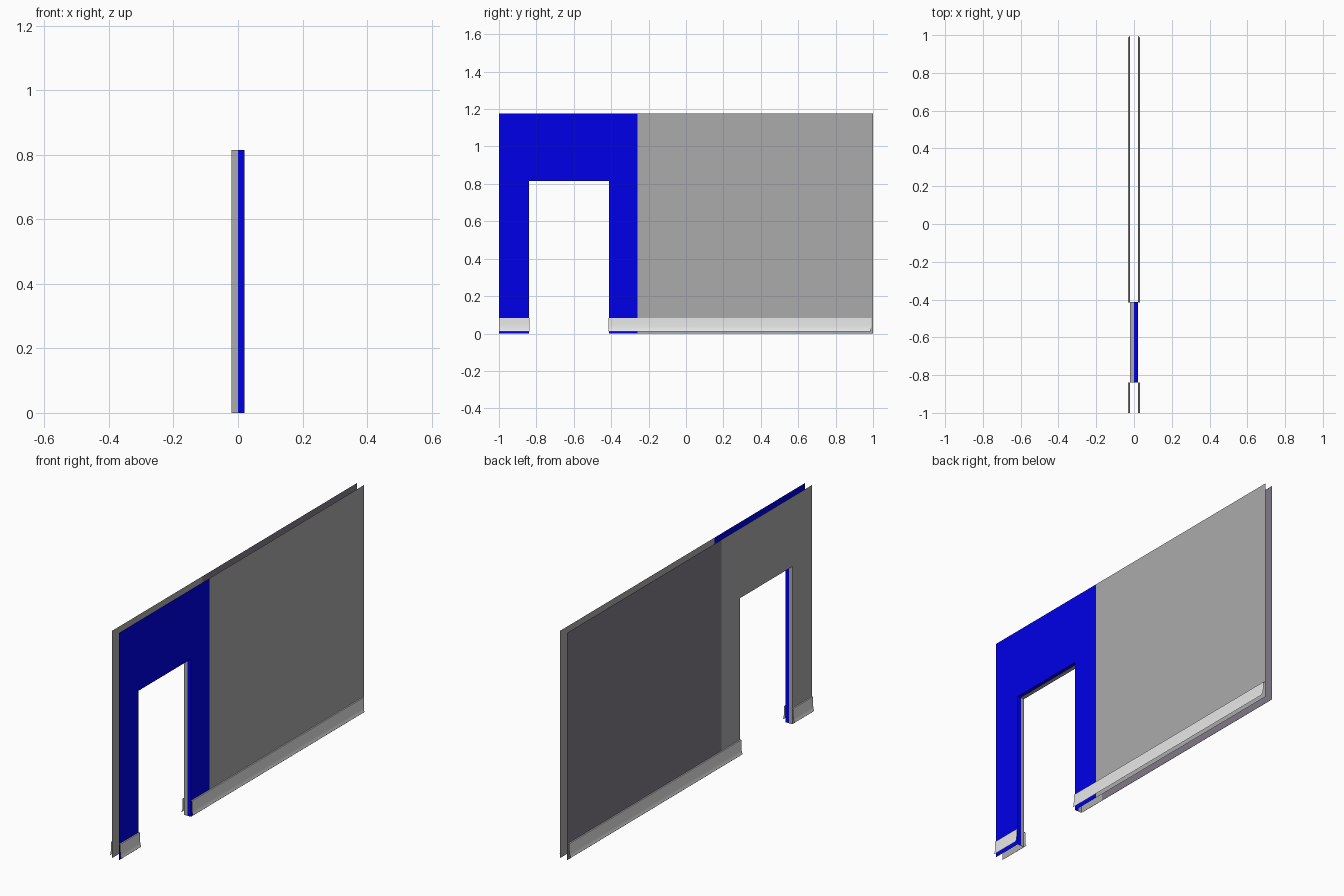
import bpy, math

if "Cube" in bpy.data.objects:
    bpy.data.objects.remove(bpy.data.objects["Cube"])

T = 0.02                      # half thickness of the wall
TOP = 1.175
Y0, Y1, SEAM = -1.0, 1.0, -0.26
D0, D1, DH = -0.84, -0.413, 0.815   # doorway sides and head


def material(name, r, g, b):
    m = bpy.data.materials.new(name)
    m.diffuse_color = (r, g, b, 1)
    m.use_nodes = True
    m.node_tree.nodes["Principled BSDF"].inputs["Base Color"].default_value = m.diffuse_color
    return m


blue = material("blue_paint", 0, 0, 1)
grey = material("grey_paint", 0.41, 0.41, 0.41)
dark = material("dark_grey_paint", 0.22, 0.195, 0.24)
white = material("white_trim", 0.96, 0.96, 0.96)


def build(name, verts, faces, mat, flip=False, smooth=False):
    me = bpy.data.meshes.new(name)
    if flip:
        faces = [tuple(reversed(f)) for f in faces]
    me.from_pydata(verts, [], faces)
    me.materials.append(mat)
    ob = bpy.data.objects.new(name, me)
    bpy.context.collection.objects.link(ob)
    if smooth:
        bpy.ops.object.select_all(action='DESELECT')
        ob.select_set(True)
        bpy.context.view_layer.objects.active = ob
        bpy.ops.object.shade_smooth_by_angle(angle=math.radians(35))
    return ob


def sheet(name, outline, s, mat):
    verts = [(s * T, y, z) for y, z in outline]
    build(name, verts, [tuple(range(len(verts)))], mat, s < 0)


def skirting(name, start, end, mitred, s):
    # flared profile as (distance out, height), from top to bottom
    prof = [(T, 0.083), (0.026, 0.083), (0.0265, 0.045),
            (0.028, 0.028), (0.0305, 0.018), (0.033, 0.011)]
    verts, faces = [], []
    for out, z in prof:
        e = end - 0.002 - (out - T) if mitred else end
        verts += [(s * out, start, z), (s * out, e, z)]
    for i in range(0, len(verts) - 2, 2):
        faces.append((i, i + 2, i + 3, i + 1))
    build(name, verts, faces, white, s < 0, True)


doorway = [(D0, 0), (D0, DH), (D1, DH), (D1, 0)]
door_wall = [(Y0, 0)] + doorway + [(SEAM, 0), (SEAM, TOP), (Y0, TOP)]
plain_wall = [(SEAM, 0), (Y1, 0), (Y1, TOP), (SEAM, TOP)]

for s, side, door_mat, plain_mat in ((1, "right", blue, grey), (-1, "left", grey, dark)):
    # wall faces
    sheet(side + "_door_wall", door_wall, s, door_mat)
    sheet(side + "_plain_wall", plain_wall, s, plain_mat)

    # half of the door lining, in the colour of its side
    verts = [(x, y, z) for y, z in doorway for x in (0, s * T)]
    faces = [(i, i + 2, i + 3, i + 1) for i in (0, 2, 4)]
    build(side + "_door_lining", verts, faces, door_mat, s < 0)

    # skirting boards either side of the doorway
    skirting(side + "_short_skirting", Y0, D0 + 0.002, False, s)
    skirting(side + "_long_skirting", D1 - 0.002, Y1, True, s)
